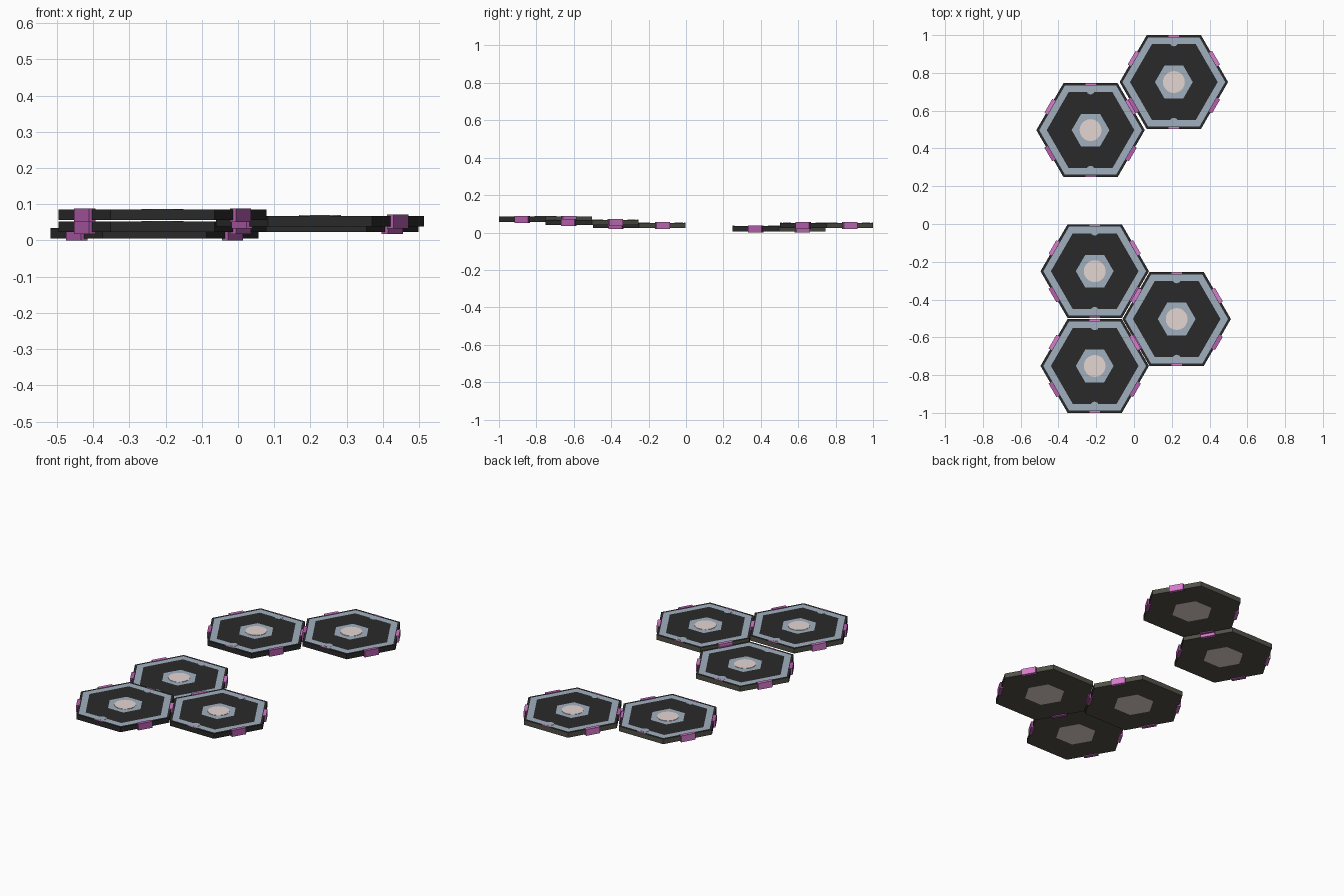
import bpy, bmesh, math
from mathutils import Matrix

if "Cube" in bpy.data.objects:
    bpy.data.objects.remove(bpy.data.objects["Cube"])


def material(name, rgb):
    m = bpy.data.materials.new(name)
    m.diffuse_color = (*rgb, 1)
    m.use_nodes = True
    m.node_tree.nodes["Principled BSDF"].inputs["Base Color"].default_value = m.diffuse_color
    return m


DARK = material("charcoal", (0.023, 0.023, 0.023))
STEEL = material("blue_grey", (0.35, 0.43, 0.51))
PINK = material("pale_pink", (0.78, 0.67, 0.65))
OLIVE = material("dark_olive", (0.085, 0.082, 0.064))
PURPLE = material("purple", (0.47, 0.11, 0.42))
ORCHID = material("orchid", (0.68, 0.20, 0.61))

R, APOTHEM = 0.287, 0.2485
BOTTOM, TOP = 0.006, 0.035


def finish(bm, name, mats, loc):
    bmesh.ops.recalc_face_normals(bm, faces=bm.faces)
    me = bpy.data.meshes.new(name)
    bm.to_mesh(me)
    bm.free()
    for m in mats:
        me.materials.append(m)
    ob = bpy.data.objects.new(name, me)
    ob.location = loc
    bpy.context.collection.objects.link(ob)
    return ob


def hex_tile(name, loc):
    """Closed hexagonal slab from concentric rings, coloured band by band."""
    bm = bmesh.new()
    # radius, height, material of the band leading to the next ring
    rings = [(0.115, BOTTOM, 3), (R, BOTTOM, 0), (R, TOP, 0),
             (0.272, TOP, 1), (0.232, TOP, 0), (0.100, TOP, 1)]
    loops = [[bm.verts.new((r * math.cos(math.radians(60 * i)),
                            r * math.sin(math.radians(60 * i)), z)) for i in range(6)]
             for r, z, _ in rings]
    for k in range(len(rings) - 1):
        a, b = loops[k], loops[k + 1]
        for i in range(6):
            j = (i + 1) % 6
            f = bm.faces.new((a[i], a[j], b[j], b[i]))
            f.material_index = rings[k][2]
            # the outer walls on the back half are olive
            if k == 1 and i < 3:
                f.material_index = 3
    bm.faces.new(loops[0]).material_index = 2
    bm.faces.new(loops[-1]).material_index = 1
    finish(bm, name, [DARK, STEEL, PINK, OLIVE], loc)


def disc(name, loc, centres, radius, height, mat, sides=20):
    bm = bmesh.new()
    for x, y in centres:
        bmesh.ops.create_cone(bm, cap_ends=True, segments=sides, radius1=radius, radius2=radius,
                              depth=height, matrix=Matrix.Translation((x, y, TOP + height / 2)))
    finish(bm, name, [mat], loc)


def boxes(name, loc, angles, dist, size, z, mat):
    """Boxes placed on the tile edges facing the given angles."""
    bm = bmesh.new()
    for a in angles:
        m = (Matrix.Rotation(math.radians(a), 4, 'Z') @ Matrix.Translation((dist, 0, z))
             @ Matrix.Diagonal((*size, 1)))
        bmesh.ops.create_cube(bm, size=1, matrix=m)
    finish(bm, name, [mat], loc)


# x, y and step height of each tile
tiles = [(-0.23, 0.497, 0.0), (0.211, 0.7515, 0.017), (-0.208, -0.25, 0.017),
         (0.226, -0.503, 0.033), (-0.208, -0.7515, 0.050)]

CLIP = (0.02, 0.083, 0.038)
for n, loc in enumerate(tiles, 1):
    hex_tile(f"hex_tile_{n}", loc)
    # centre pad and the rounded tabs on the inner rim
    disc(f"centre_pad_{n}", loc, [(0, 0)], 0.058, 0.002, PINK)
    disc(f"rim_tabs_{n}", loc, [(0, 0.211), (0, -0.211)], 0.022, 0.0008, STEEL, 16)
    # clips on the slanted edges, flush markers on the front and back edges
    boxes(f"back_clips_{n}", loc, (30, 150), 0.248, CLIP, 0.0195, ORCHID)
    boxes(f"front_clips_{n}", loc, (210, 330), 0.248, CLIP, 0.0195, PURPLE)
    boxes(f"edge_markers_{n}", loc, (90, 270), APOTHEM - 0.005, (0.009, 0.055, 0.003), TOP, ORCHID)
